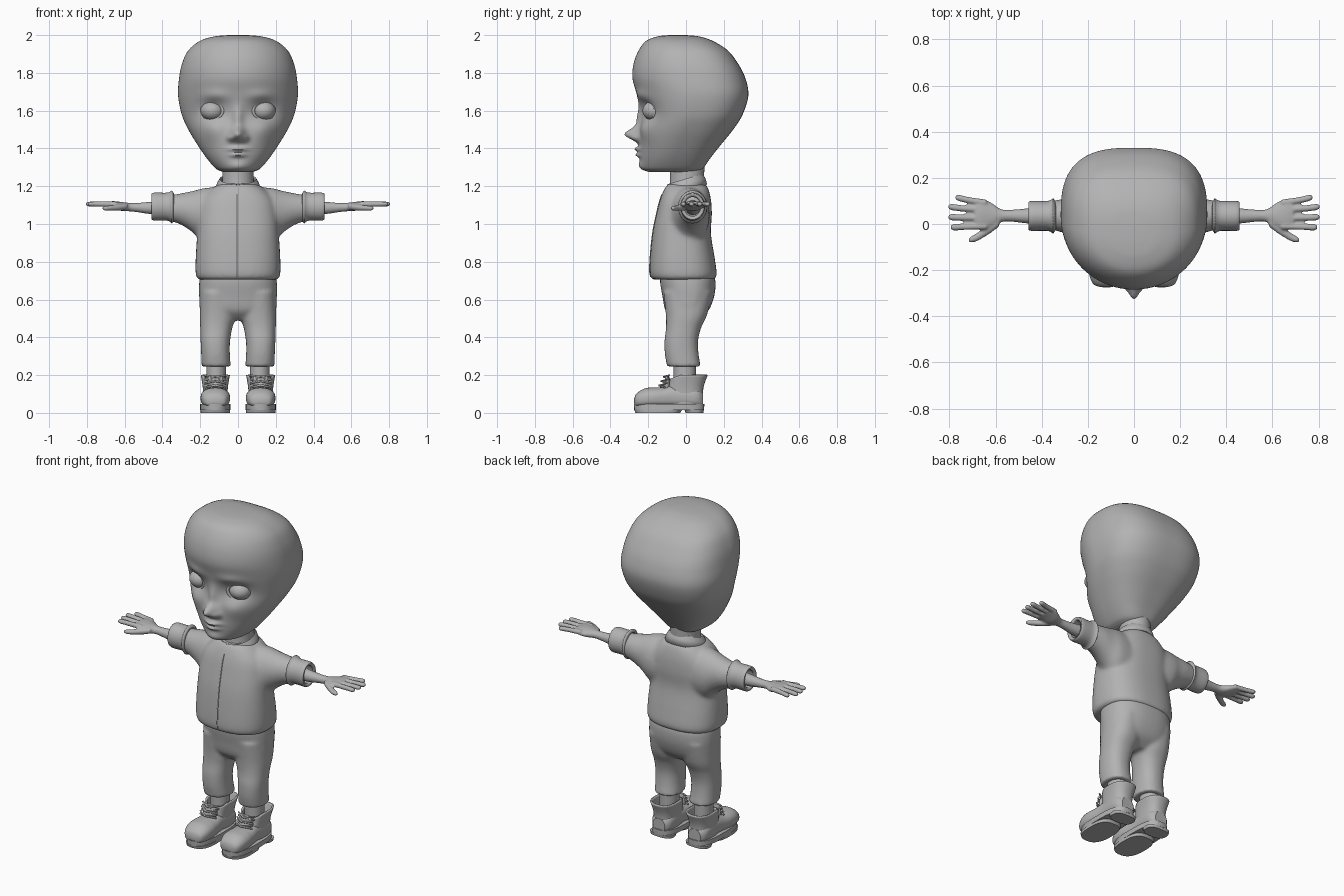
import bpy, bmesh, math
from mathutils import Vector

if "Cube" in bpy.data.objects:
    bpy.data.objects.remove(bpy.data.objects["Cube"])

grey = bpy.data.materials.new("plain_grey")
grey.diffuse_color = (0.45, 0.45, 0.45, 1)
grey.use_nodes = True
grey.node_tree.nodes["Principled BSDF"].inputs["Base Color"].default_value = grey.diffuse_color


def spline(secs, sub):
    """Catmull-Rom rows through the given sections."""
    out = []
    for i in range(len(secs) - 1):
        p = [secs[max(0, min(len(secs) - 1, i + k))] for k in (-1, 0, 1, 2)]
        for j in range(sub):
            t = j / sub
            out.append([0.5 * (2 * b + (c - a) * t + (2 * a - 5 * b + 4 * c - d) * t * t
                        + (3 * b - a - 3 * c + d) * t ** 3) for a, b, c, d in zip(*p)])
    return out + [list(secs[-1])]


def loft(bm, axis, secs, n=32, e=(2, 2), sub=5, caps=True, s=1):
    """Superellipse rings; a section is (position, u0, u1, v0, v1)."""
    rings = []
    for p, u0, u1, v0, v1 in spline(secs, sub):
        ring = []
        for k in range(n):
            a = 2 * math.pi * k / n
            c, d = math.cos(a), math.sin(a)
            ex = 2 / (e[0] if d < 0 else e[1])
            u = (u0 + u1) / 2 + (u1 - u0) / 2 * math.copysign(abs(c) ** ex, c)
            v = (v0 + v1) / 2 + (v1 - v0) / 2 * math.copysign(abs(d) ** ex, d)
            x, y, z = {'x': (p, u, v), 'y': (u, p, v), 'z': (u, v, p)}[axis]
            ring.append(bm.verts.new((s * x, y, z)))
        rings.append(ring)
    for r, q in zip(rings, rings[1:]):
        for k in range(n):
            bm.faces.new((r[k], r[(k + 1) % n], q[(k + 1) % n], q[k]))
    if caps:
        bm.faces.new(rings[0])
        bm.faces.new(rings[-1])


def sym(rows):
    """Sections symmetric in x: (z, half width, y0, y1)."""
    return [(z, -w, w, a, b) for z, w, a, b in rows]


def finish(name, bm, mirror=False, solid=0, voxel=0, smooth=0, angle=40):
    bmesh.ops.recalc_face_normals(bm, faces=bm.faces[:])
    me = bpy.data.meshes.new(name)
    bm.to_mesh(me)
    bm.free()
    ob = bpy.data.objects.new(name, me)
    bpy.context.collection.objects.link(ob)
    me.materials.append(grey)
    bpy.ops.object.select_all(action='DESELECT')
    bpy.context.view_layer.objects.active = ob
    ob.select_set(True)
    bpy.ops.object.shade_smooth_by_angle(angle=math.radians(angle))
    if solid:
        m = ob.modifiers.new("thickness", 'SOLIDIFY')
        m.thickness = solid
    if voxel:
        m = ob.modifiers.new("blend", 'REMESH')
        m.mode, m.voxel_size, m.use_smooth_shade = 'VOXEL', voxel, True
        m = ob.modifiers.new("soften", 'SMOOTH')
        m.iterations, m.factor = smooth, 0.5
    if mirror:
        m = ob.modifiers.new("mirror", 'MIRROR')
        m.use_mirror_merge = False
    return ob


def tube(name, pts, r, mirror=False):
    cu = bpy.data.curves.new(name, 'CURVE')
    cu.dimensions, cu.bevel_depth, cu.bevel_resolution, cu.use_fill_caps = '3D', r, 2, True
    sp = cu.splines.new('POLY')
    sp.points.add(len(pts) - 1)
    for q, p in zip(sp.points, pts):
        q.co = (*p, 1)
    cu.materials.append(grey)
    ob = bpy.data.objects.new(name, cu)
    bpy.context.collection.objects.link(ob)
    if mirror:
        ob.modifiers.new("mirror", 'MIRROR').use_mirror_merge = False


# head, with the face pushed out by soft bumps
bm = bmesh.new()
loft(bm, 'z', sym([(1.275, .075, -.19, .06), (1.283, .10, -.215, .075), (1.30, .125, -.234, .095),
                   (1.35, .167, -.245, .13), (1.42, .215, -.248, .185), (1.50, .263, -.245, .25),
                   (1.58, .298, -.235, .30), (1.68, .317, -.258, .33), (1.77, .312, -.283, .315),
                   (1.85, .296, -.277, .275), (1.92, .262, -.25, .22), (1.97, .20, -.21, .14),
                   (1.993, .125, -.15, .07), (2.0, .05, -.09, .0)]),
     n=192, e=(2, 2.8), sub=9)
bumps = [(0, 1.56, -.025, .028, .06), (0, 1.475, -.075, .034, .034), (.038, 1.455, -.022, .02, .018),
         (.135, 1.605, .028, .062, .05), (.12, 1.68, -.012, .07, .03), (0, 1.396, -.026, .045, .012),
         (0, 1.366, -.022, .038, .012), (0, 1.305, -.012, .05, .025), (.135, 1.50, -.016, .06, .06)]
for v in bm.verts:
    x, y, z = v.co
    if y < 0:
        fade = min(1, -y / .12)
        for bx, bz, amp, sx, sz in bumps:
            for c in {bx, -bx}:
                v.co.y += fade * amp * math.exp(-((x - c) / sx) ** 2 - ((z - bz) / sz) ** 2)
finish("head", bm, angle=60)

# eyes and eyelid rims
for s, side in ((1, "left"), (-1, "right")):
    bpy.ops.mesh.primitive_uv_sphere_add(segments=32, ring_count=20, radius=.062,
                                         location=(s * .135, -.168, 1.60))
    eye = bpy.context.object
    eye.name, eye.scale = side + "_eye", (1, 1, .85)
    bpy.ops.mesh.primitive_torus_add(major_segments=40, minor_segments=10, major_radius=.06,
                                     minor_radius=.009, location=(s * .135, -.189, 1.602),
                                     rotation=(math.radians(90), 0, s * math.radians(24)))
    lid = bpy.context.object
    lid.name, lid.scale = side + "_eyelid", (1, .85, 1)
    for ob in (eye, lid):
        ob.data.materials.append(grey)
        ob.data.shade_smooth()

# neck
bm = bmesh.new()
loft(bm, 'z', sym([(1.12, .095, -.10, .10), (1.22, .084, -.085, .095), (1.34, .084, -.085, .10)]))
finish("neck", bm)

# shirt body and sleeves, blended together
bm = bmesh.new()
loft(bm, 'z', sym([(.705, .212, -.178, .152), (.735, .224, -.192, .163), (.82, .224, -.19, .152),
                   (.95, .216, -.177, .132), (1.05, .21, -.157, .137), (1.13, .19, -.137, .132),
                   (1.19, .135, -.112, .117), (1.215, .09, -.09, .10)]), n=48, e=(2.5, 2.5))
for s in (1, -1):
    loft(bm, 'x', [(.08, -.10, .12, .88, 1.20), (.18, -.085, .125, .90, 1.19),
                   (.24, -.06, .115, .955, 1.175), (.30, -.04, .11, .995, 1.163),
                   (.36, -.025, .10, 1.015, 1.153), (.40, -.02, .095, 1.02, 1.15)], s=s)
shirt = finish("shirt", bm, voxel=.011, smooth=8)

# front seam laid on the shirt
bpy.context.view_layer.update()
ev = shirt.evaluated_get(bpy.context.evaluated_depsgraph_get())
pts = []
for i in range(24):
    hit, loc, _, _ = ev.ray_cast(Vector((-.005, -1, .72 + i * .019)), Vector((0, 1, 0)))
    if hit:
        pts.append(loc)
if len(pts) > 1:
    tube("front_seam", pts, .003)

# folded collar with two points, sloping down to the front
bm = bmesh.new()
rows = []
N = 64
for i in range(N + 1):
    t = -1 + 2 * i / N
    dip = max(0, (abs(t) - .6) / .4) ** 2
    row = []
    for ang, r, drop in ((177, .088, .03), (177, .097, 0), (165, .112, .025 + .02 * dip),
                         (147, .124, .065 + .012 * dip)):
        a = math.radians(ang) * t
        y = -.005 + r * .95 * math.cos(a)
        row.append(bm.verts.new((r * math.sin(a), y, 1.24 + .3 * y - drop)))
    rows.append(row)
for a, b in zip(rows, rows[1:]):
    for k in range(3):
        bm.faces.new((a[k], a[k + 1], b[k + 1], b[k]))
finish("collar", bm, solid=.009)

# rolled cuffs
bm = bmesh.new()
loft(bm, 'x', [(.35, -.042, .112, 1.003, 1.178), (.375, -.03, .10, 1.018, 1.166),
               (.44, -.03, .10, 1.018, 1.166), (.457, -.026, .096, 1.024, 1.16)], caps=False)
finish("cuff", bm, mirror=True, solid=.02)

# forearm, palm, fingers and thumb
bm = bmesh.new()
loft(bm, 'x', [(.36, -.005, .08, 1.045, 1.13), (.46, .002, .068, 1.052, 1.118),
               (.53, .01, .062, 1.062, 1.112), (.575, .008, .064, 1.067, 1.112),
               (.62, -.022, .093, 1.07, 1.117), (.66, -.026, .11, 1.083, 1.121),
               (.69, -.02, .105, 1.092, 1.118)])
for y0, y1, x1 in ((.092, .114, .775), (.062, .074, .805), (.026, .03, .805), (-.01, -.014, .795)):
    w = .014
    loft(bm, 'x', [(.64, y0 - w, y0 + w, 1.09, 1.119), (x1 - .06, (y0 + y1) / 2 - w, (y0 + y1) / 2 + w, 1.092, 1.119),
                   (x1 - .012, y1 - w, y1 + w, 1.093, 1.118), (x1, y1 - .006, y1 + .006, 1.1, 1.112)], n=16)
loft(bm, 'x', [(.585, -.012, .04, 1.075, 1.11), (.63, -.045, .0, 1.07, 1.105),
               (.68, -.074, -.038, 1.07, 1.098), (.705, -.08, -.053, 1.071, 1.096),
               (.718, -.076, -.064, 1.077, 1.09)], n=16)
finish("arm_and_hand", bm, mirror=True, voxel=.0055, smooth=4)

# trousers: hips and two legs blended together
bm = bmesh.new()
loft(bm, 'z', sym([(.49, .12, -.06, .06), (.54, .195, -.108, .118), (.62, .206, -.125, .15),
                   (.70, .205, -.138, .156), (.745, .195, -.13, .14)]), n=48, e=(2.4, 2.4))
for s in (1, -1):
    loft(bm, 'z', [(.64, .008, .20, -.12, .14), (.52, .01, .203, -.107, .112), (.45, .03, .20, -.106, .08),
                   (.38, .042, .198, -.114, .064), (.31, .043, .195, -.112, .067),
                   (.245, .038, .193, -.10, .078)], e=(2.3, 2.3), s=s)
finish("trousers", bm, voxel=.01, smooth=6)

# ankles
bm = bmesh.new()
loft(bm, 'z', [(.10, .063, .168, -.065, .052), (.27, .063, .168, -.065, .052)], sub=1)
finish("ankle", bm, mirror=True)

# boots: toe and foot
bm = bmesh.new()
loft(bm, 'y', [(-.274, .10, .14, .05, .075), (-.262, .065, .175, .035, .102), (-.22, .046, .194, .03, .129),
               (-.17, .042, .198, .03, .135), (-.12, .048, .192, .03, .137), (-.06, .055, .185, .03, .15),
               (.05, .055, .185, .03, .14), (.09, .08, .16, .03, .11)], e=(3, 2.2))
finish("boot_foot", bm, mirror=True)

# boots: open shaft, tongue and laces
bm = bmesh.new()
loft(bm, 'z', [(.04, .058, .182, -.09, .09), (.13, .054, .186, -.095, .092), (.20, .043, .197, -.085, .115)],
     e=(2.5, 2.5), caps=False)
for v in bm.verts:
    if v.co.y < -.03 and v.co.z > .15:
        v.co.z -= .35 * (-.03 - v.co.y)
finish("boot_shaft", bm, mirror=True, solid=.01)
bm = bmesh.new()
loft(bm, 'z', [(.12, .08, .16, -.135, -.08), (.17, .078, .162, -.115, -.085), (.198, .085, .155, -.108, -.09)], n=24)
finish("boot_tongue", bm, mirror=True)
for i in range(3):
    y, z = -.142 + i * .012, .135 + i * .023
    for k in (-1, 1):
        tube("boot_lace", [(.12 - k * .055, y + .03, z), (.12, y, z + .01), (.12 + k * .055, y + .03, z + .018)],
             .005, mirror=True)

# boots: welt, front sole and heel
for name, rows in (("boot_welt", [(.016, .04, .20, -.274, .096), (.046, .04, .20, -.276, .097)]),
                   ("boot_front_sole", [(0, .042, .198, -.268, -.03), (.018, .041, .199, -.274, -.02)]),
                   ("boot_heel", [(0, .048, .192, -.002, .092), (.018, .044, .196, -.008, .095)])):
    bm = bmesh.new()
    loft(bm, 'z', rows, n=40, e=(2.5, 3), sub=1)
    finish(name, bm, mirror=True)
